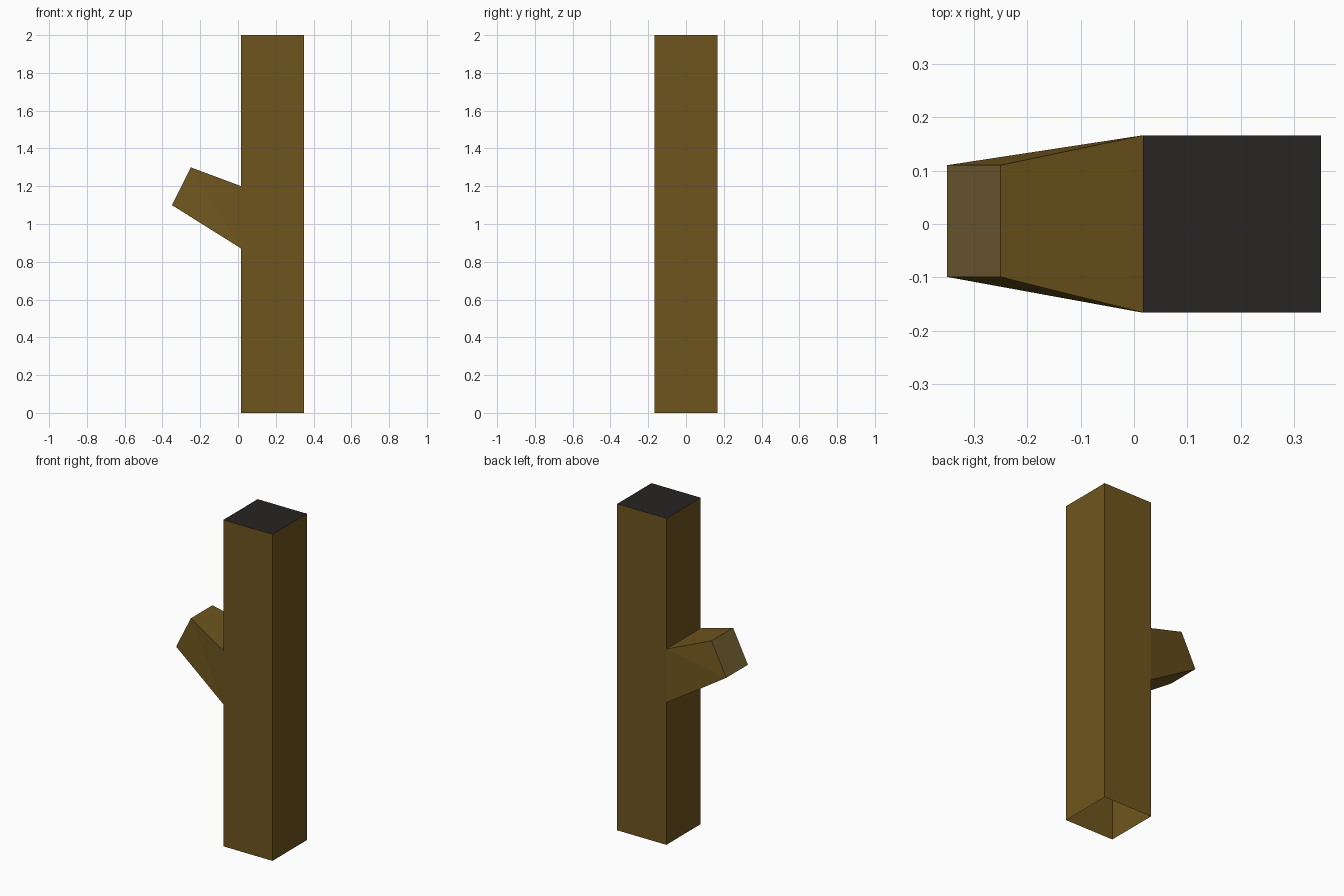
import bpy
import bmesh

if "Cube" in bpy.data.objects:
    bpy.data.objects.remove(bpy.data.objects["Cube"])


def material(name, rgb):
    m = bpy.data.materials.new(name)
    m.diffuse_color = (*rgb, 1)
    m.use_nodes = True
    m.node_tree.nodes["Principled BSDF"].inputs["Base Color"].default_value = m.diffuse_color
    return m


BARK, CUT, TOP = range(3)
X0, X1, Y = 0.017, 0.35, 0.166

bm = bmesh.new()

# Trunk: square tube in three storeys, open at the bottom
corners = [(X0, -Y), (X1, -Y), (X1, Y), (X0, Y)]
rings = [[bm.verts.new((x, y, z)) for x, y in corners] for z in (0, 0.87, 1.2, 2)]
for level, (low, high) in enumerate(zip(rings, rings[1:])):
    for i in range(4):
        if level == 1 and i == 3:
            continue  # the branch grows out of this opening
        j = (i + 1) % 4
        bm.faces.new((low[i], low[j], high[j], high[i]))
bm.faces.new(rings[3]).material_index = TOP

# Branch: tapered stub rising to the left with a slanted cut end
base = [rings[1][3], rings[1][0], rings[2][0], rings[2][3]]
end = [bm.verts.new(p) for p in ((-0.35, 0.11, 1.1), (-0.35, -0.099, 1.1),
                                 (-0.25, -0.099, 1.3), (-0.25, 0.11, 1.3))]
for i in range(4):
    j = (i + 1) % 4
    if i % 2:  # twisted side faces are split along a diagonal
        bm.faces.new((base[i], base[j], end[j]))
        bm.faces.new((base[i], end[j], end[i]))
    else:
        bm.faces.new((base[i], base[j], end[j], end[i]))
bm.faces.new(end).material_index = CUT

bmesh.ops.recalc_face_normals(bm, faces=bm.faces)
mesh = bpy.data.meshes.new("trunk_with_branch")
bm.to_mesh(mesh)
bm.free()

mesh.materials.append(material("bark", (0.156, 0.091, 0.013)))
mesh.materials.append(material("cut_wood", (0.19, 0.127, 0.036)))
mesh.materials.append(material("dark_top", (0.02, 0.018, 0.017)))
bpy.context.collection.objects.link(bpy.data.objects.new("trunk_with_branch", mesh))
